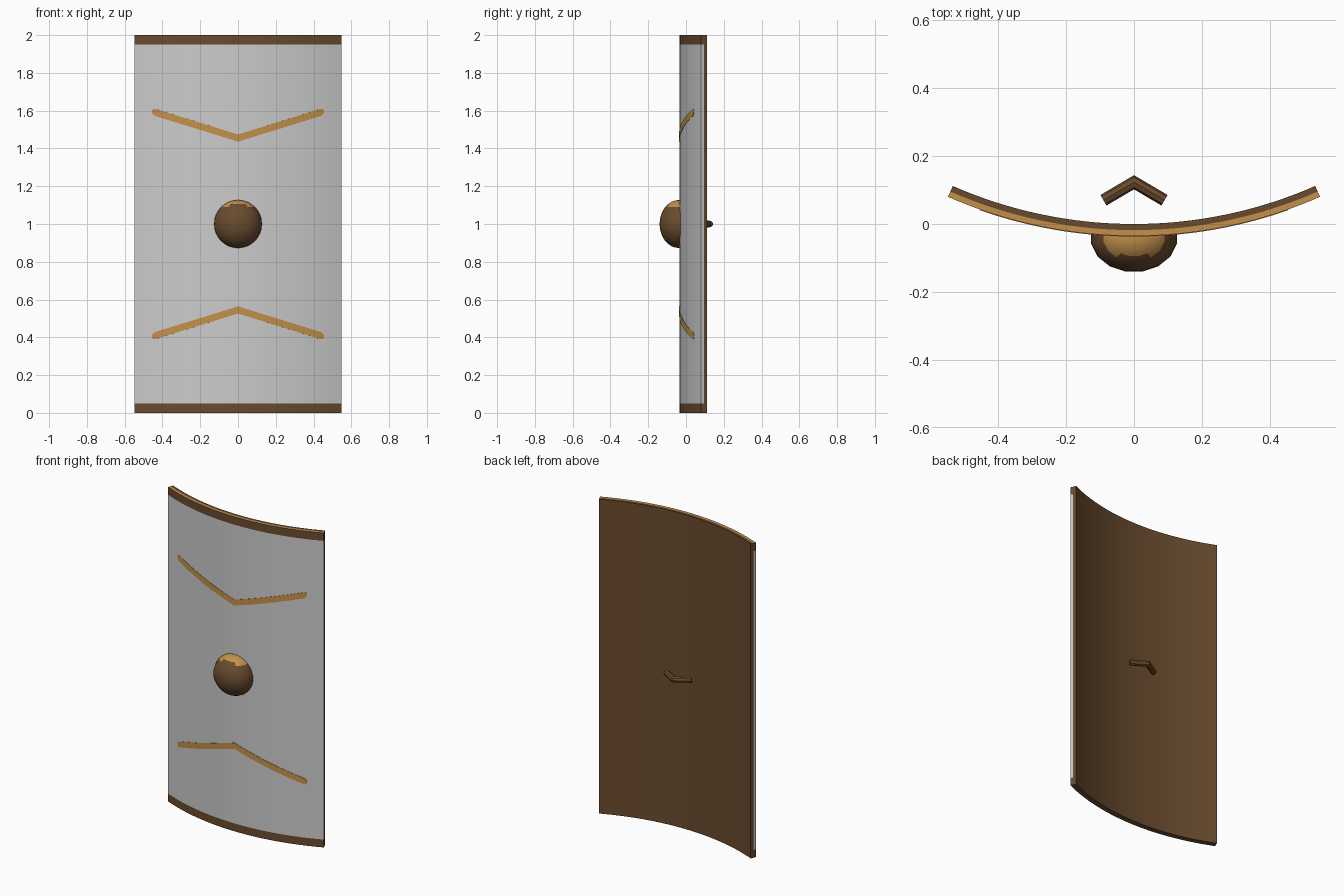
import bpy, bmesh, math
from mathutils import Matrix

cube = bpy.data.objects.get("Cube")
if cube:
    bpy.data.objects.remove(cube, do_unlink=True)

R_OUT, R_MID, R_IN = 1.363, 1.346, 1.328   # shield arc radii
CENTRE_Y = R_OUT - 0.035
HALF_ANGLE = math.asin(0.548 / R_OUT)
RIM, HEIGHT = 0.05, 2.0


def material(name, color):
    m = bpy.data.materials.new(name)
    m.use_nodes = True
    m.diffuse_color = (*color, 1)
    m.node_tree.nodes["Principled BSDF"].inputs["Base Color"].default_value = (*color, 1)
    return m


GREY = material("pale grey", (0.60, 0.60, 0.60))
BROWN = material("dark brown", (0.14, 0.07, 0.027))
GOLD = material("gold", (0.55, 0.28, 0.07))


def on_arc(angle, radius, z):
    return (radius * math.sin(angle), CENTRE_Y - radius * math.cos(angle), z)


def finish(name, bm, mats, rule=None):
    bmesh.ops.recalc_face_normals(bm, faces=bm.faces)
    bm.normal_update()
    if rule:
        for f in bm.faces:
            f.material_index = int(rule(f))
    mesh = bpy.data.meshes.new(name)
    bm.to_mesh(mesh)
    bm.free()
    for m in mats:
        mesh.materials.append(m)
    mesh.shade_smooth()
    mesh.set_sharp_from_angle(angle=math.radians(35))
    obj = bpy.data.objects.new(name, mesh)
    bpy.context.collection.objects.link(obj)
    return obj


def curved_strip(name, stations, r0, r1, mats, rule=None):
    """Box-section strip wrapped on the arc; stations are (angle, low z, high z)."""
    bm = bmesh.new()
    rings = [[bm.verts.new(on_arc(a, r, z))
              for r, z in ((r0, lo), (r1, lo), (r1, hi), (r0, hi))]
             for a, lo, hi in stations]
    for p, q in zip(rings, rings[1:]):
        for i in range(4):
            j = (i + 1) % 4
            bm.faces.new((p[i], p[j], q[j], q[i]))
    bm.faces.new(rings[0])
    bm.faces.new(rings[-1])
    return finish(name, bm, mats, rule)


def band(name, lo, hi, r0, r1, mats, rule=None, steps=32):
    stations = [(HALF_ANGLE * (2 * i / steps - 1), lo, hi) for i in range(steps + 1)]
    return curved_strip(name, stations, r0, r1, mats, rule)


# Layered shield board with rims
def is_top(f):
    return f.normal.z > 0.9


band("backing", 0, HEIGHT, R_IN, R_MID, [BROWN])
band("face_panel", RIM, HEIGHT - RIM, R_MID, R_OUT, [GREY])
band("bottom_rim", 0, RIM, R_MID, R_OUT, [BROWN])
band("top_rim", HEIGHT - RIM, HEIGHT, R_MID, R_OUT, [BROWN, GOLD], is_top)


# Painted chevrons, thin plates following the curve, with rounded ends
def chevron(name, sign):
    stations = []
    steps = 40
    for i in range(steps + 1):
        s = math.sin(math.pi * (i / steps - 0.5))
        x = 0.455 * s
        mid = 1 + sign * (0.455 + 0.31 * abs(x))
        to_end = 0.455 - abs(x)
        half = 0.019 * math.sqrt(max(0.05, 1 - max(0, 1 - to_end / 0.019) ** 2))
        stations.append((math.asin(x / R_OUT), mid - half, mid + half))
    return curved_strip(name, stations, R_OUT - 0.002, R_OUT + 0.002, [GOLD])


chevron("upper_chevron", 1)
chevron("lower_chevron", -1)

# Central boss, a flattened ball sunk into the face with a gold crown
bm = bmesh.new()
bmesh.ops.create_uvsphere(bm, u_segments=16, v_segments=16, radius=1)
bmesh.ops.transform(bm, verts=bm.verts, matrix=Matrix.Translation((0, -0.038, 1))
                    @ Matrix.Diagonal((0.129, 0.104, 0.127, 1))
                    @ Matrix.Rotation(math.pi / 16, 4, "Z"))
bmesh.ops.bisect_plane(bm, geom=bm.verts[:] + bm.edges[:] + bm.faces[:],
                       plane_co=(0, -0.02, 0), plane_no=(0, 1, 0), clear_outer=True)
finish("boss", bm, [BROWN, GOLD], lambda f: f.normal.z > 0.72)

# Bent hand grip behind the board
bm = bmesh.new()
rings = []
for x, y, nx, ny in ((-0.09, 0.07, -0.5, 0.86), (0, 0.123, 0, 1.16), (0.09, 0.07, 0.5, 0.86)):
    ring = []
    for k in range(8):
        t = math.tau * k / 8
        c, s = 0.018 * math.cos(t), 0.018 * math.sin(t)
        ring.append(bm.verts.new((x + nx * c, y + ny * c, 1 + s)))
    rings.append(ring)
for p, q in zip(rings, rings[1:]):
    for k in range(8):
        n = (k + 1) % 8
        bm.faces.new((p[k], p[n], q[n], q[k]))
bm.faces.new(rings[0])
bm.faces.new(rings[-1])
finish("hand_grip", bm, [BROWN])
